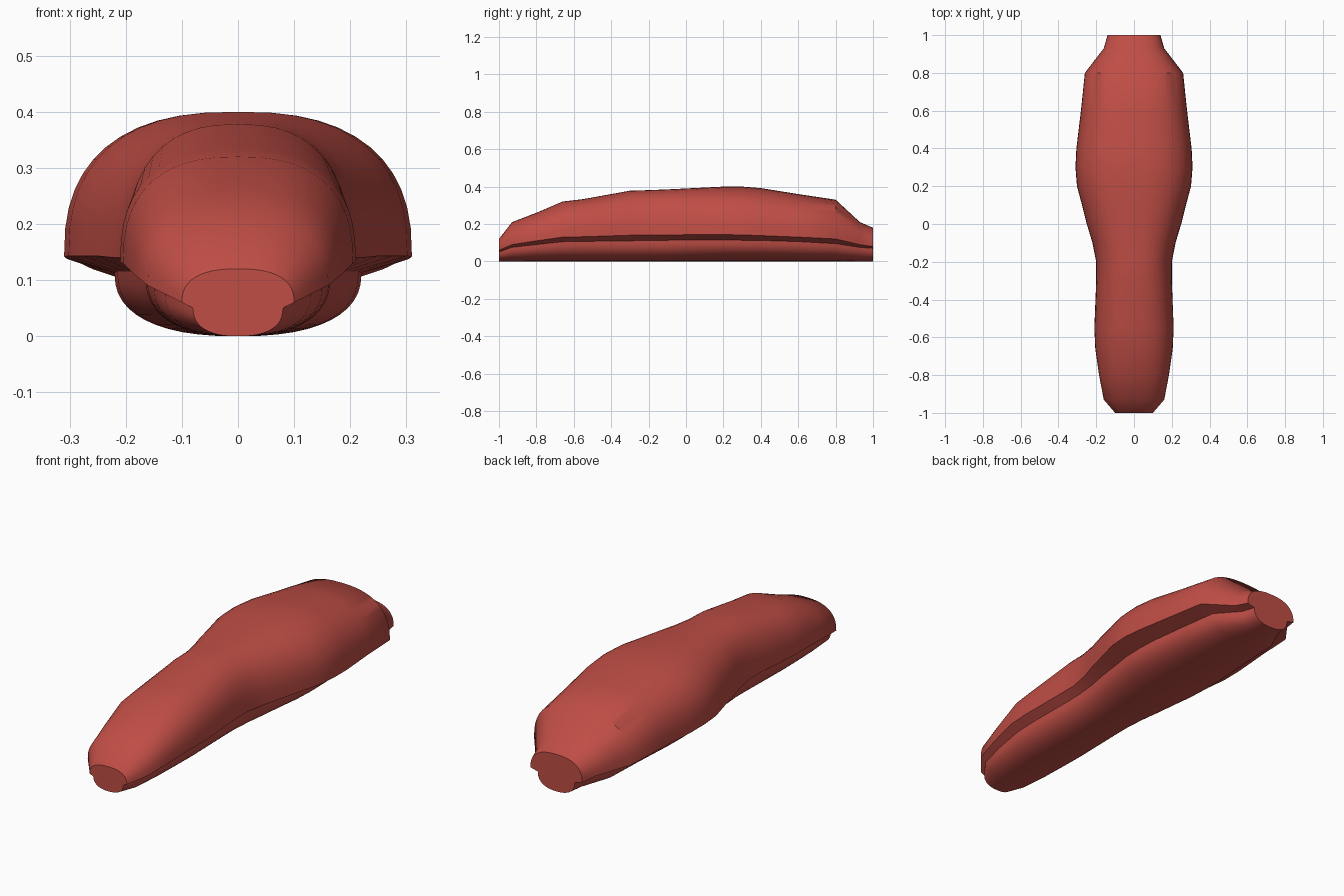
import bpy, bmesh, math

if "Cube" in bpy.data.objects:
    bpy.data.objects.remove(bpy.data.objects["Cube"])

# stations: y, upper half width, lower half width, ledge outer z, ledge inner z, top z
STATIONS = [
    (-1.0, .10, .08, .06, .05, .12), (-.93, .16, .13, .09, .075, .21),
    (-.8, .185, .15, .11, .09, .26), (-.66, .205, .162, .13, .105, .32),
    (-.55, .21, .165, .132, .107, .333), (-.3, .20, .16, .14, .11, .378),
    (-.2, .20, .16, .14, .112, .381), (-.1, .22, .17, .14, .113, .385),
    (0, .25, .187, .143, .115, .39), (.1, .275, .2, .143, .115, .395),
    (.2, .302, .215, .143, .115, .40), (.3, .31, .22, .142, .113, .40),
    (.4, .305, .217, .138, .112, .392), (.6, .281, .2, .13, .106, .36),
    (.8, .26, .185, .12, .095, .33), (.93, .16, .115, .09, .075, .21),
    (1.0, .14, .10, .08, .07, .18),
]
N = 24


def arc(width, base, height, start, n):
    """Half superellipse from angle start to start + pi."""
    pts = []
    for i in range(N + 1):
        a = start + math.pi * i / N
        c, s = math.cos(a), math.sin(a)
        if abs(c) < 1e-9:
            c = 0
        if abs(s) < 1e-9:
            s = 0
        pts.append((math.copysign(abs(c) ** (2 / n), c) * width,
                    base + math.copysign(abs(s) ** (2 / n), s) * height))
    return pts


# One lofted body: wide domed upper, undercut ledge, narrower rounded underside
bm = bmesh.new()
rings = []
for y, wu, wl, zu, zl, top in STATIONS:
    profile = arc(wu, zu, top - zu, 0, 2.5) + arc(wl, zl, zl, math.pi, 2.4)
    rings.append([bm.verts.new((x, y, z)) for x, z in profile])
count = len(rings[0])
for a, b in zip(rings, rings[1:]):
    for i in range(count):
        j = (i + 1) % count
        bm.faces.new((a[i], a[j], b[j], b[i]))

# Flat ends
bm.faces.new(rings[0][::-1])
bm.faces.new(rings[-1])
bmesh.ops.recalc_face_normals(bm, faces=bm.faces[:])
mesh = bpy.data.meshes.new("body")
bm.to_mesh(mesh)
bm.free()

body = bpy.data.objects.new("body", mesh)
bpy.context.collection.objects.link(body)
red = bpy.data.materials.new("red")
red.diffuse_color = (.52, .075, .06, 1)
red.use_nodes = True
red.node_tree.nodes["Principled BSDF"].inputs["Base Color"].default_value = red.diffuse_color
mesh.materials.append(red)
bpy.context.view_layer.objects.active = body
body.select_set(True)
bpy.ops.object.shade_smooth_by_angle(angle=math.radians(35))
